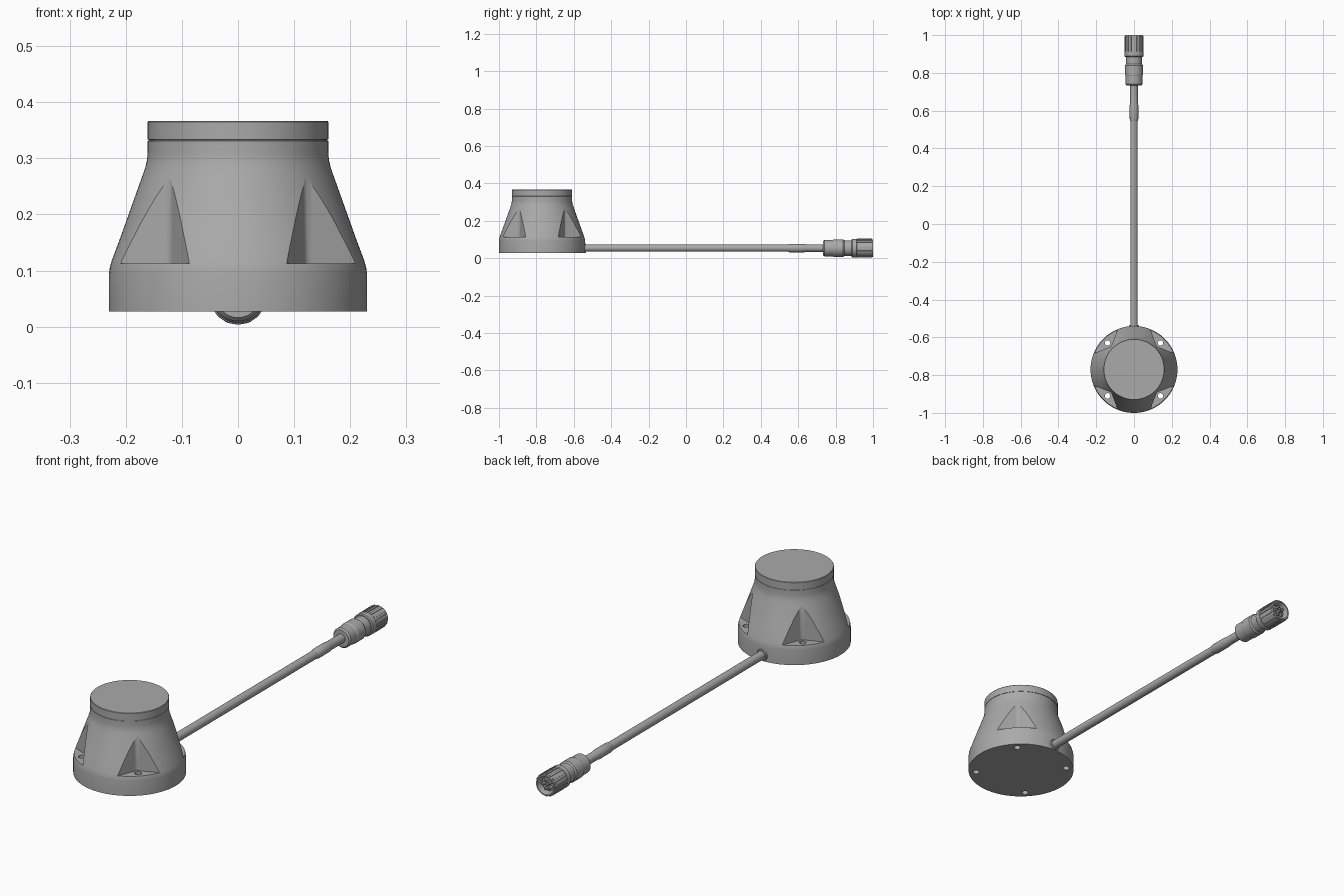
import bpy, bmesh, math
from mathutils import Matrix, Vector

if "Cube" in bpy.data.objects:
    bpy.data.objects.remove(bpy.data.objects["Cube"])

grey = bpy.data.materials.new("plain grey")
grey.use_nodes = True
grey.diffuse_color = (0.4, 0.4, 0.4, 1)
grey.node_tree.nodes["Principled BSDF"].inputs["Base Color"].default_value = (0.4, 0.4, 0.4, 1)

HUB = Vector((0, -0.77, 0))      # housing axis
CABLE_Z = 0.054
ALONG_Y = Matrix.Translation((0, 0, CABLE_Z)) @ Matrix.Rotation(-math.pi / 2, 4, 'X')


def finish(name, bm, matrix=Matrix()):
    bmesh.ops.transform(bm, matrix=matrix, verts=bm.verts)
    bmesh.ops.recalc_face_normals(bm, faces=bm.faces)
    mesh = bpy.data.meshes.new(name)
    bm.to_mesh(mesh)
    bm.free()
    obj = bpy.data.objects.new(name, mesh)
    bpy.context.collection.objects.link(obj)
    mesh.materials.append(grey)
    return obj


def lathe(name, profile, matrix=Matrix(), steps=64):
    """Revolve (radius, height) points about the z axis."""
    bm = bmesh.new()
    verts = [bm.verts.new((r, 0, h)) for r, h in profile]
    edges = [bm.edges.new(pair) for pair in zip(verts, verts[1:])]
    bmesh.ops.spin(bm, geom=verts + edges, axis=(0, 0, 1), cent=(0, 0, 0),
                   steps=steps, angle=math.tau)
    bmesh.ops.remove_doubles(bm, verts=bm.verts, dist=1e-5)
    return finish(name, bm, matrix)


def prisms(name, outline, z0, z1):
    """Extruded outline repeated at the four diagonals of the housing."""
    bm = bmesh.new()
    for i in range(4):
        turn = Matrix.Rotation(math.pi / 4 + i * math.pi / 2, 3, 'Z')
        face = bm.faces.new([bm.verts.new(turn @ Vector((u, v, z0))) for u, v in outline])
        top = bmesh.ops.extrude_face_region(bm, geom=[face])["geom"]
        bmesh.ops.translate(bm, vec=(0, 0, z1 - z0),
                            verts=[g for g in top if isinstance(g, bmesh.types.BMVert)])
    return finish(name, bm, Matrix.Translation(HUB))


def cut(obj, *cutters):
    """Subtract cutters, bake the result and discard them."""
    for c in cutters:
        mod = obj.modifiers.new("cut", 'BOOLEAN')
        mod.operation, mod.solver, mod.object = 'DIFFERENCE', 'EXACT', c
    bpy.context.view_layer.update()
    graph = bpy.context.evaluated_depsgraph_get()
    mesh = bpy.data.meshes.new_from_object(obj.evaluated_get(graph))
    obj.modifiers.clear()
    obj.data = mesh
    for c in cutters:
        bpy.data.objects.remove(c)


def wedge(shift):
    """Wide V with a rounded nose pointing at the housing axis."""
    half = [(0.25, 0.18), (0.177, 0.0125), (0.1738, 0.006)]
    pts = half + [(0.1725, 0)] + [(u, -v) for u, v in reversed(half)]
    return [(u + shift, v) for u, v in pts]


def circle(radius, centre=0.198, n=24):
    return [(centre + radius * math.cos(math.tau * i / n),
             radius * math.sin(math.tau * i / n)) for i in range(n)]


# Housing shell: flared body with lid seam, hollow from below
at_hub = Matrix.Translation(HUB)
housing = lathe("housing", [
    (0, 0.027), (0.23, 0.027), (0.23, 0.095), (0.2285, 0.105), (0.225, 0.118),
    (0.21, 0.158), (0.17, 0.27), (0.165, 0.285), (0.162, 0.298), (0.161, 0.31),
    (0.161, 0.331), (0.1595, 0.3315), (0.1595, 0.333), (0.161, 0.3335),
    (0.161, 0.365), (0.1595, 0.367), (0, 0.367)], at_hub, 96)
cavity = lathe("cavity", [
    (0, 0.0), (0.214, 0.0), (0.214, 0.05), (0.209, 0.05), (0.209, 0.085),
    (0.205, 0.085), (0.205, 0.115), (0.152, 0.27), (0.146, 0.3), (0.146, 0.335),
    (0, 0.335)], at_hub, 96)
cut(cavity, prisms("pocket_backing", wedge(-0.014), 0.099, 0.3),
    prisms("screw_boss", circle(0.025), -0.02, 0.12))
cut(housing, cavity, prisms("pocket", wedge(0), 0.113, 0.42),
    prisms("screw_hole", circle(0.0145), -0.05, 0.2))

# Cable with grommet at the wall and strain relief near the plug
lathe("cable", [(0, -0.66), (0.019, -0.66), (0.019, 0.74), (0, 0.74)], ALONG_Y, 32)
lathe("cable_grommet", [(0, -0.57), (0.026, -0.57), (0.026, -0.54), (0.024, -0.535),
                        (0, -0.535)], ALONG_Y, 32)
lathe("strain_relief", [(0.018, 0.54), (0.0225, 0.555), (0.0225, 0.63), (0.02, 0.645),
                        (0.02, 0.74)], ALONG_Y, 32)

# Cable gland inside the housing
raised = Matrix.Translation((0, 0, 0.022)) @ ALONG_Y
lathe("gland_body", [(0, -0.73), (0.03, -0.73), (0.036, -0.72), (0.036, -0.66),
                     (0.03, -0.655), (0.03, -0.565), (0, -0.565)], raised, 32)
lathe("gland_nut", [(0, -0.645), (0.046, -0.645), (0.046, -0.605), (0, -0.605)], raised, 6)

# Plug body, then the open coupling ring
lathe("plug_body", [
    (0, 0.733), (0.038, 0.733), (0.044, 0.74), (0.044, 0.785), (0.047, 0.79),
    (0.047, 0.84), (0.042, 0.847), (0.042, 0.89), (0, 0.89)], ALONG_Y, 48)
lathe("coupling_ring", [
    (0, 0.885), (0.046, 0.885), (0.05, 0.889), (0.05, 0.912), (0.0475, 0.914),
    (0.0475, 0.99), (0.046, 1.0), (0.04, 1.0), (0.038, 0.995), (0.038, 0.955),
    (0, 0.955)], ALONG_Y, 48)

# Grip ribs around the coupling ring
bm = bmesh.new()
for i in range(16):
    place = Matrix.Rotation(math.tau * i / 16, 4, 'Z') @ Matrix.Translation((0.0475, 0, 0.954))
    bmesh.ops.create_cube(bm, size=1, matrix=place @ Matrix.Diagonal((0.006, 0.009, 0.08, 1)))
finish("grip_ribs", bm, ALONG_Y)

# Contact insert with one central pin and a ring of pins
lathe("contact_insert", [(0, 0.95), (0.031, 0.95), (0.031, 0.978), (0, 0.978)], ALONG_Y, 32)
for i in range(6):
    a = math.tau * i / 5
    r = 0 if i == 5 else 0.019
    spot = Matrix.Translation((r * math.cos(a), 0, r * math.sin(a)))
    lathe("contact_pin", [(0, 0.97), (0.0065, 0.97), (0.0065, 0.993), (0.004, 0.996),
                          (0, 0.996)], spot @ ALONG_Y, 12)

# Smooth round surfaces, keep edges crisp
bpy.ops.object.select_all(action='DESELECT')
for obj in bpy.context.collection.objects:
    if obj.type == 'MESH':
        obj.select_set(True)
        bpy.context.view_layer.objects.active = obj
bpy.ops.object.shade_smooth_by_angle(angle=math.radians(25))
